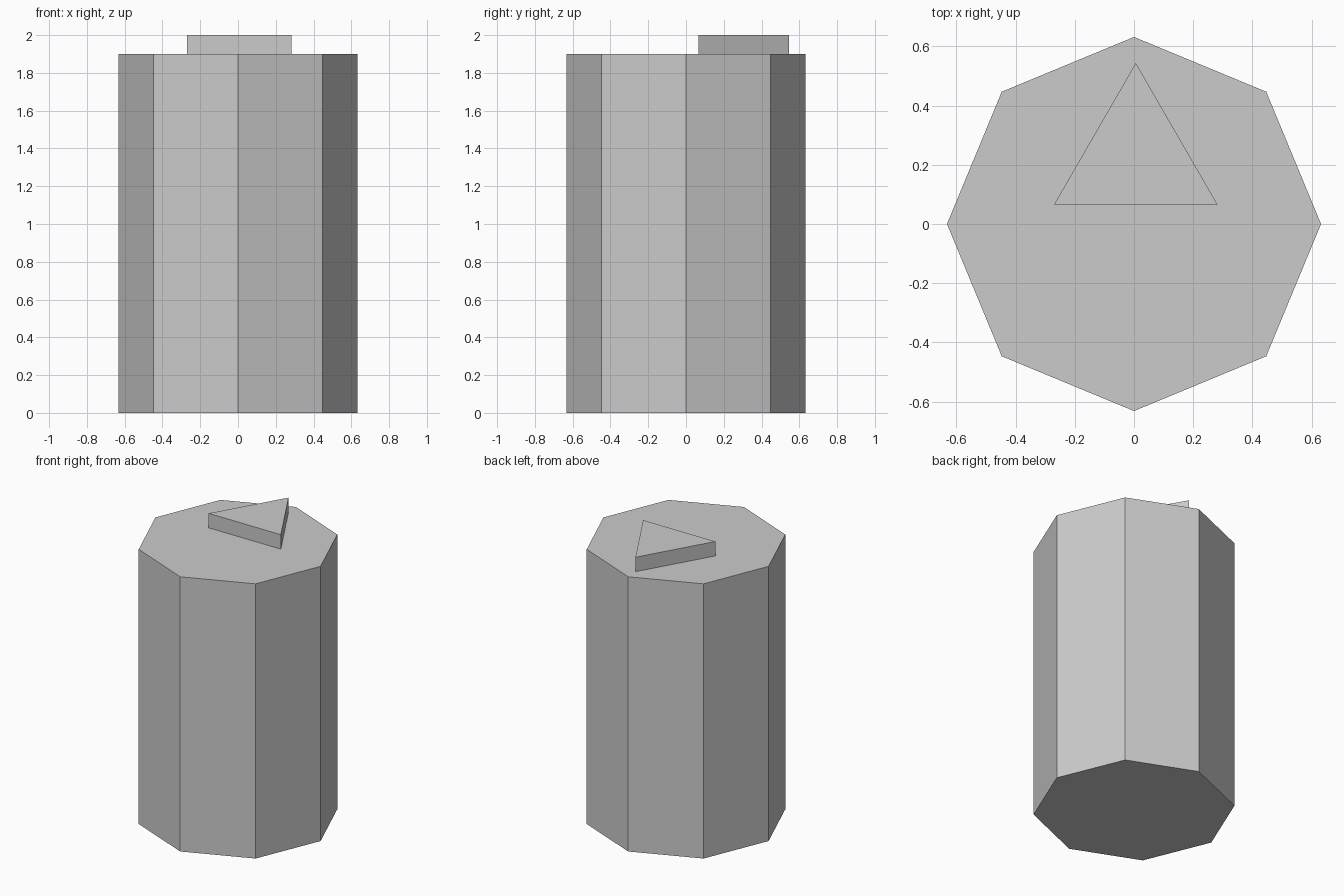
import bpy
from math import pi

cube = bpy.data.objects.get("Cube")
if cube:
    bpy.data.objects.remove(cube, do_unlink=True)

# Plain grey used on every part
grey = bpy.data.materials.new("light_grey")
grey.use_nodes = True
colour = (0.6, 0.6, 0.6, 1.0)
grey.diffuse_color = colour
grey.node_tree.nodes["Principled BSDF"].inputs["Base Color"].default_value = colour


def prism(name, sides, radius, bottom, top, x=0.0, y=0.0):
    """Upright flat-shaded prism with one corner pointing to +y."""
    bpy.ops.mesh.primitive_cylinder_add(
        vertices=sides, radius=radius, depth=top - bottom,
        location=(x, y, (bottom + top) / 2))
    obj = bpy.context.object
    obj.name = obj.data.name = name
    obj.data.materials.append(grey)
    return obj


# Eight-sided column
prism("octagonal_body", 8, 0.632, 0.0, 1.9)

# Raised triangular pointer on the top, towards the back
prism("triangle_pointer", 3, 0.319, 1.9, 2.0, x=0.006, y=0.225)
